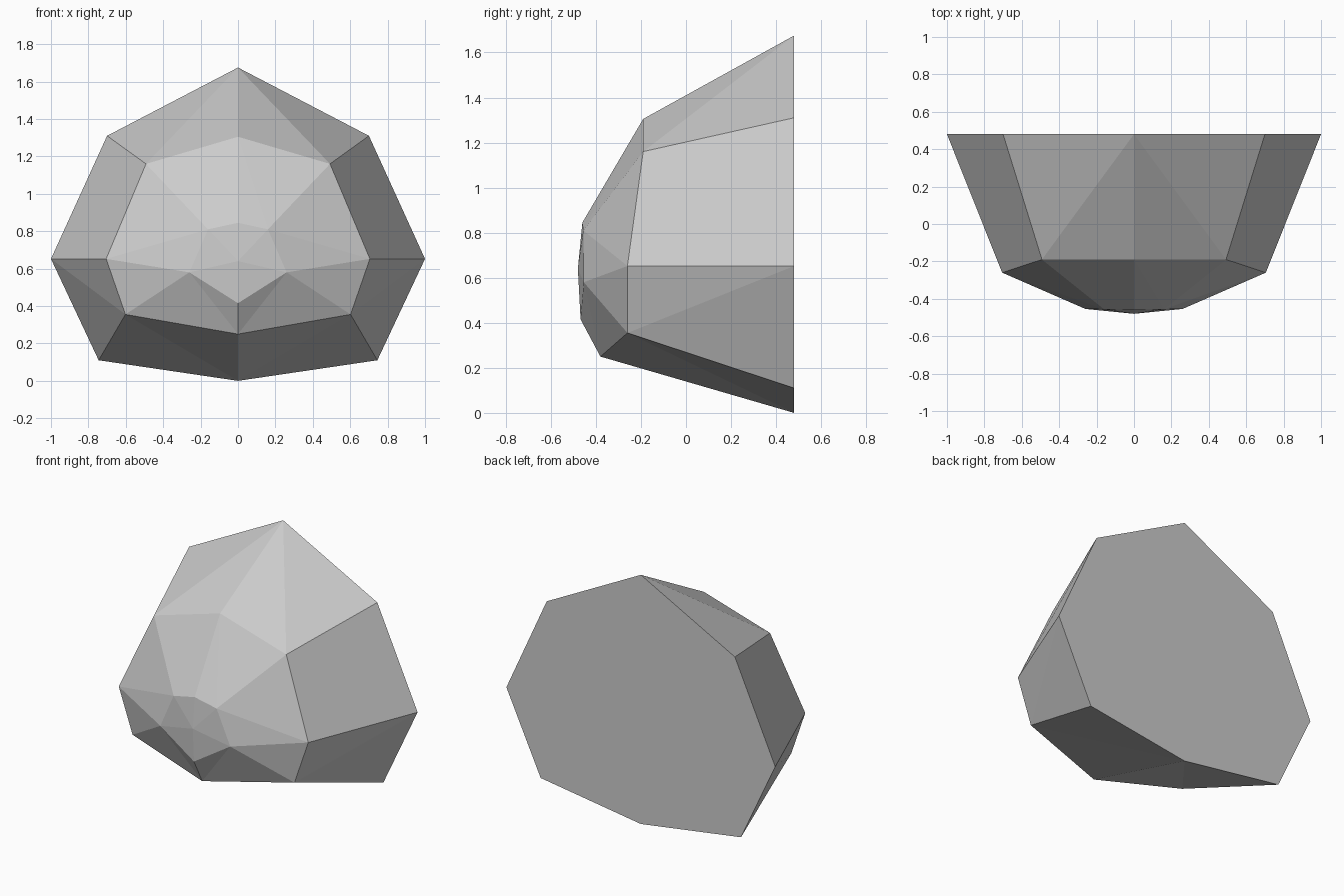
import bpy, bmesh

if "Cube" in bpy.data.objects:
    bpy.data.objects.remove(bpy.data.objects["Cube"])

# Corners of the right half (x, y, z), from the flat back rim to the blunt front
RIM = [(0, .48, 1.675), (.70, .48, 1.31), (1, .48, .652), (.745, .48, .11), (0, .48, 0)]
MID = [(0, -.19, 1.305), (.492, -.19, 1.16), (.705, -.26, .652), (.602, -.26, .355), (0, -.38, .25)]
TIP = [(0, -.46, .845), (.16, -.456, .81), (.26, -.454, .58), (0, -.468, .415)]
NOSE = [(0, -.48, .64)]

bm = bmesh.new()
r, m, t, n = ([bm.verts.new(p) for p in ring] for ring in (RIM, MID, TIP, NOSE))

faces = [
    r,                                               # flat back
    (r[0], m[0], m[1]), (r[0], m[1], r[1]),          # top slope
    (r[1], m[1], m[2], r[2]),                        # upper side
    (r[2], m[2], m[3]), (r[2], m[3], r[3]),          # lower side
    (r[3], m[3], r[4]), (r[4], m[3], m[4]),          # underside
    (m[0], t[0], t[1]), (m[0], t[1], m[1]),          # front facets
    (m[1], t[1], m[2]), (m[2], t[1], t[2]),
    (m[2], t[2], m[3]), (m[3], t[2], m[4]), (m[4], t[2], t[3]),
]
faces += [(n[0], a, b) for a, b in zip(t, t[1:])]    # nose fan
for f in faces:
    bm.faces.new(f)

# Mirror to the left half and weld the seam
bmesh.ops.mirror(bm, geom=bm.verts[:] + bm.edges[:] + bm.faces[:], axis='X', merge_dist=.001)
bmesh.ops.remove_doubles(bm, verts=bm.verts[:], dist=.001)
bmesh.ops.recalc_face_normals(bm, faces=bm.faces[:])

mesh = bpy.data.meshes.new("faceted_rock")
bm.to_mesh(mesh)
bm.free()
rock = bpy.data.objects.new("faceted_rock", mesh)
bpy.context.collection.objects.link(rock)

grey = bpy.data.materials.new("light_grey")
grey.diffuse_color = (.6, .6, .6, 1)
grey.use_nodes = True
grey.node_tree.nodes["Principled BSDF"].inputs["Base Color"].default_value = grey.diffuse_color
mesh.materials.append(grey)
